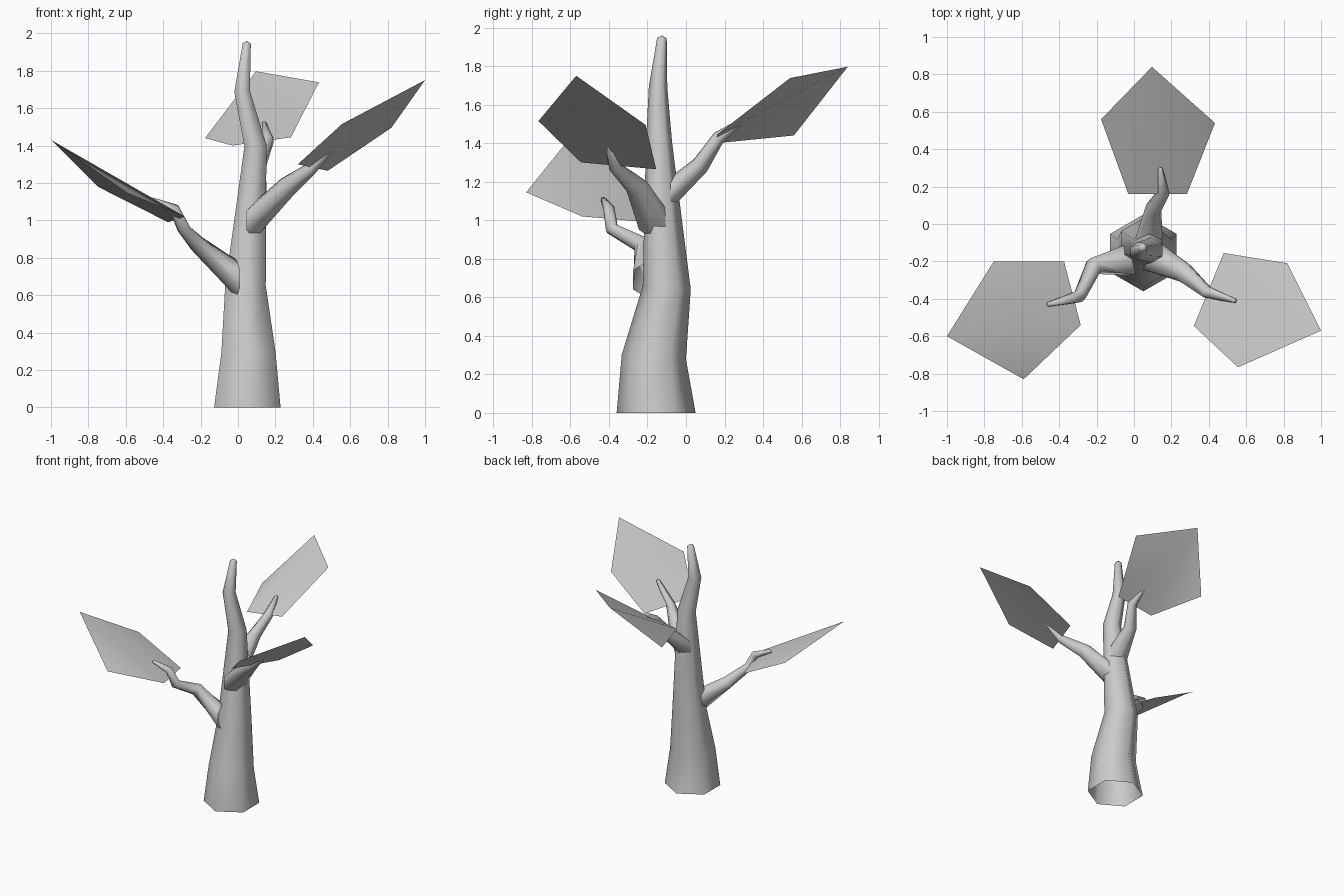
import bpy, bmesh, math
from mathutils import Vector

cube = bpy.data.objects.get("Cube")
if cube:
    bpy.data.objects.remove(cube, do_unlink=True)

grey = bpy.data.materials.new("light_grey")
grey.use_nodes = True
grey.diffuse_color = (0.6, 0.6, 0.6, 1)
grey.node_tree.nodes["Principled BSDF"].inputs["Base Color"].default_value = (0.6, 0.6, 0.6, 1)


def finish(name, bm):
    """Turn a bmesh into a smooth shaded grey object."""
    for face in bm.faces:
        face.smooth = True
    mesh = bpy.data.meshes.new(name)
    bm.to_mesh(mesh)
    bm.free()
    mesh.materials.append(grey)
    obj = bpy.data.objects.new(name, mesh)
    bpy.context.collection.objects.link(obj)


def limb(name, path, ref, level_ends, sides=6):
    """Sweep a six sided ring along (x, y, z, radius) stations, open at the root."""
    bm = bmesh.new()
    pts = [Vector(p[:3]) for p in path]
    rings = []
    for i, p in enumerate(pts):
        before = (p - pts[max(i - 1, 0)]).normalized()
        after = (pts[min(i + 1, len(pts) - 1)] - p).normalized()
        t = (before + after).normalized()
        if i == 0:
            t = Vector(level_ends)
        u = (Vector(ref) - t * t.dot(Vector(ref))).normalized()
        v = t.cross(u)
        ring = []
        for k in range(sides):
            a = math.tau * k / sides
            ring.append(bm.verts.new(p + path[i][3] * (u * math.cos(a) + v * math.sin(a))))
        rings.append(ring)
    for low, high in zip(rings, rings[1:]):
        for k in range(sides):
            n = (k + 1) % sides
            bm.faces.new((low[k], low[n], high[n], high[k]))
    # Small pointed cap at the tip
    tip = bm.verts.new(pts[-1] + (pts[-1] - pts[-2]).normalized() * path[-1][3] * 0.6)
    for k in range(sides):
        bm.faces.new((rings[-1][k], rings[-1][(k + 1) % sides], tip))
    finish(name, bm)


def leaf(name, corners):
    """Single sided folded pentagon, fanned from its outer corner."""
    bm = bmesh.new()
    v = [bm.verts.new(c) for c in corners]
    for i in range(1, 4):
        bm.faces.new((v[0], v[i], v[i + 1]))
    bmesh.ops.recalc_face_normals(bm, faces=bm.faces)
    bm.normal_update()
    if sum(f.normal.z for f in bm.faces) < 0:
        bmesh.ops.reverse_faces(bm, faces=bm.faces)
    finish(name, bm)


# Trunk
limb("trunk", [(.05, -.155, 0, .205), (.056, -.167, .29, .167), (.04, -.10, .65, .125),
               (.093, -.14, 1.4, .068), (.022, -.145, 1.69, .048), (.047, -.125, 1.945, .025)],
     (0, 1, 0), (0, 0, 1))

# Branches
limb("right_branch", [(-.01, -.19, .69, .10), (-.215, -.225, .87, .05), (-.29, -.385, .955, .036),
                      (-.34, -.40, 1.06, .03), (-.46, -.43, 1.11, .013)],
     (0, 0, 1), (-.97, -.24, 0))
limb("left_branch", [(.09, -.17, 1.0, .10), (.26, -.255, 1.175, .06), (.39, -.365, 1.275, .036),
                     (.54, -.41, 1.425, .013)],
     (0, 0, 1), (.85, -.52, 0))
limb("back_branch", [(.08, -.08, 1.14, .085), (.10, .075, 1.285, .048), (.16, .17, 1.43, .034),
                     (.14, .295, 1.52, .013)],
     (0, 0, 1), (0, 1, 0))

# Leaves
leaf("right_leaf", [(-1, -.60, 1.43), (-.59, -.83, 1.145), (-.285, -.54, 1.02),
                    (-.374, -.20, .99), (-.75, -.20, 1.18)])
leaf("left_leaf", [(1, -.57, 1.75), (.82, -.21, 1.495), (.48, -.155, 1.265),
                   (.32, -.545, 1.30), (.556, -.766, 1.515)])
leaf("back_leaf", [(.096, .84, 1.797), (-.176, .56, 1.44), (-.03, .16, 1.40),
                   (.283, .16, 1.444), (.433, .54, 1.738)])
